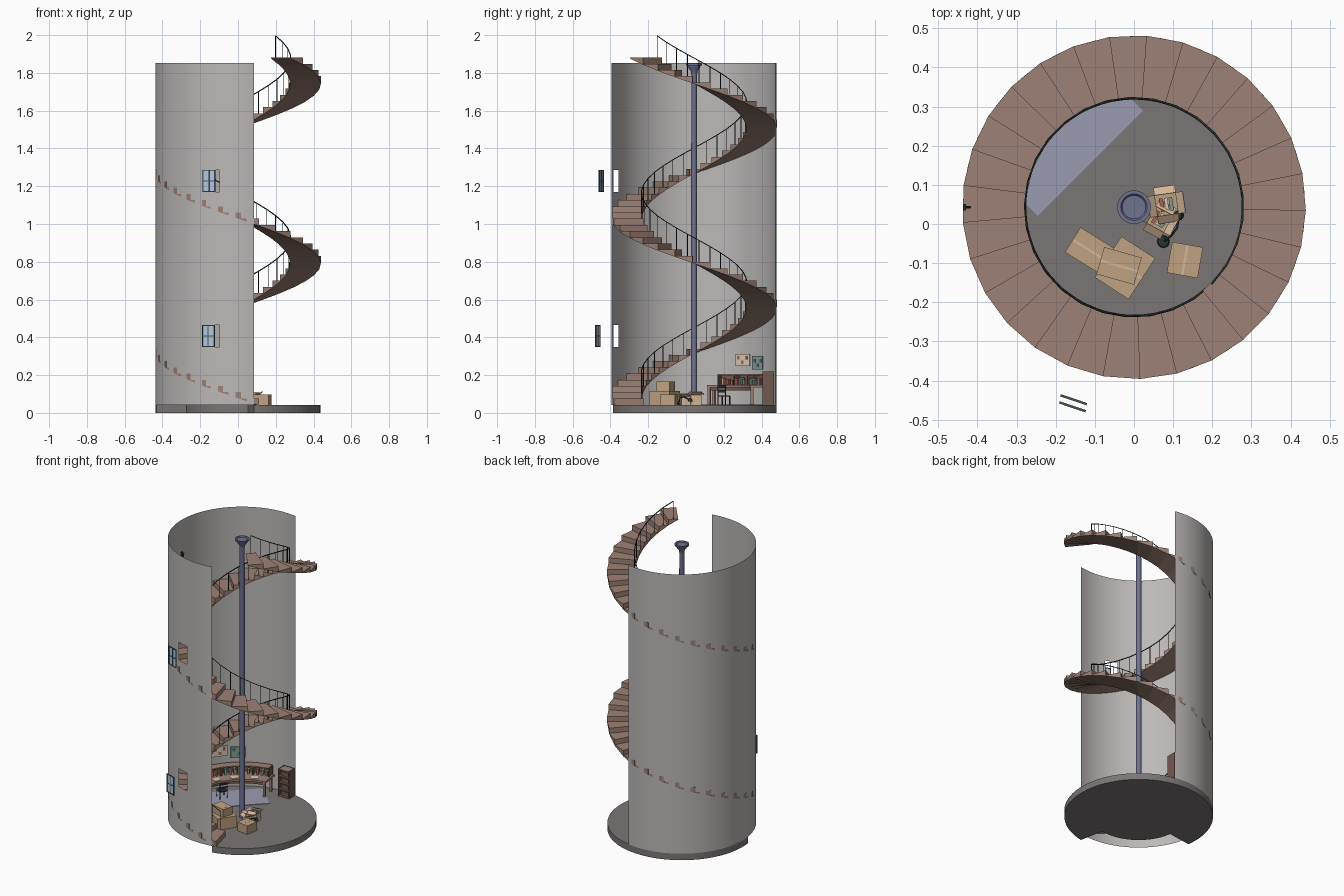
import bpy, bmesh, math, random
from math import cos, sin, radians as rad
from mathutils import Matrix, Vector

if "Cube" in bpy.data.objects:
    bpy.data.objects.remove(bpy.data.objects["Cube"])

random.seed(3)
CY, R, RI, FL = 0.043, 0.437, 0.276, 0.042   # tower centre y, outer and inner stair radius, floor level
MATS = {}
PALETTE = dict(wall=(.50, .48, .47), floor=(.20, .18, .18), wood=(.34, .22, .18), dark=(.17, .10, .08),
               metal=(.02, .03, .03), pole=(.16, .17, .28), rug=(.33, .33, .45), card=(.52, .36, .22),
               card2=(.66, .47, .32), glass=(.45, .56, .75), frame=(.07, .09, .10), red=(.45, .13, .09),
               green=(.22, .35, .30), paper=(.72, .60, .48))


def mat(key):
    if key not in MATS:
        MATS[key] = bpy.data.materials.new(key)
        MATS[key].diffuse_color = (*PALETTE[key], 1)
    return MATS[key]


def finish(name, bm, col, smooth=False):
    bmesh.ops.recalc_face_normals(bm, faces=bm.faces)
    me = bpy.data.meshes.new(name)
    bm.to_mesh(me)
    bm.free()
    me.materials.append(mat(col))
    ob = bpy.data.objects.new(name, me)
    bpy.context.collection.objects.link(ob)
    if smooth:
        bpy.context.view_layer.objects.active = ob
        ob.select_set(True)
        bpy.ops.object.shade_smooth_by_angle(angle=rad(35))
        ob.select_set(False)
    return ob


def pol(r, a, z=0.0):
    return Vector((r * cos(rad(a)), CY + r * sin(rad(a)), z))


def box(name, loc, size, col, rz=0, tilt=0):
    bm = bmesh.new()
    m = (Matrix.Translation(loc) @ Matrix.Rotation(rad(rz), 4, 'Z') @ Matrix.Rotation(rad(tilt), 4, 'X')
         @ Matrix.Diagonal((*size, 1)))
    bmesh.ops.create_cube(bm, size=1, matrix=m)
    return finish(name, bm, col)


def prism(name, pts, z0, z1, col):
    bm = bmesh.new()
    f = bm.faces.new([bm.verts.new((p[0], p[1], z0)) for p in pts])
    g = bmesh.ops.extrude_face_region(bm, geom=[f])
    bmesh.ops.translate(bm, vec=(0, 0, z1 - z0), verts=[v for v in g['geom'] if isinstance(v, bmesh.types.BMVert)])
    return finish(name, bm, col)


def arc(r, a0, a1, n):
    return [pol(r, a0 + (a1 - a0) * i / n) for i in range(n + 1)]


def sector(name, r0, r1, a0, a1, z0, z1, col, n=12):
    return prism(name, arc(r1, a0, a1, n) + arc(r0, a1, a0, n), z0, z1, col)


def lathe(name, prof, centre, col, n=24):
    bm = bmesh.new()
    vs = [bm.verts.new((centre[0] + r, centre[1], z)) for r, z in prof]
    es = [bm.edges.new(p) for p in zip(vs, vs[1:])]
    bmesh.ops.spin(bm, geom=vs + es, cent=(*centre, 0), axis=(0, 0, 1), angle=2 * math.pi, steps=n)
    bmesh.ops.remove_doubles(bm, verts=bm.verts, dist=1e-5)
    return finish(name, bm, col, True)


def tube(name, paths, radius, col):
    cu = bpy.data.curves.new(name, 'CURVE')
    cu.dimensions, cu.bevel_depth, cu.bevel_resolution, cu.use_fill_caps = '3D', radius, 0, True
    for path in paths:
        s = cu.splines.new('POLY')
        s.points.add(len(path) - 1)
        for p, q in zip(s.points, path):
            p.co = (*q, 1)
    cu.materials.append(mat(col))
    ob = bpy.data.objects.new(name, cu)
    bpy.context.collection.objects.link(ob)
    return ob


# floor disc, notched under the first flight
prism("floor", arc(R, -79, 188, 60) + arc(RI, 188, 281, 20), 0, FL, 'floor')

# cutaway wall with two window openings
bm = bmesh.new()
angs = sorted([79 + 202 * i / 60 for i in range(61)] + [246.5, 257])
zs = [FL, .35, .465, 1.17, 1.285, 1.852]
grid = [[bm.verts.new(pol(R, a, z)) for z in zs] for a in angs]
for i in range(len(angs) - 1):
    for j in range(5):
        if not (j in (1, 3) and 246.5 < (angs[i] + angs[i + 1]) / 2 < 257):
            bm.faces.new((grid[i][j], grid[i + 1][j], grid[i + 1][j + 1], grid[i][j + 1]))
finish("wall", bm, 'wall', True)

# spiral stairs of wedge-shaped steps
N, DA, DZ, A0, Z0, T = 56, 360 / 29, .0328, 284.5, .044, .005
bm = bmesh.new()
posts, rail = [], []
for i in range(N):
    a, b, z = A0 - i * DA, A0 - (i + 1) * DA, Z0 + (i + 1) * DZ
    top = [bm.verts.new(p) for p in (pol(RI, a, z), pol(R + .002, a, z), pol(R + .002, b, z), pol(RI, b, z))]
    lo = [bm.verts.new(p) for p in (pol(RI, a, z - DZ - T), pol(R + .002, a, z - DZ - T),
                                    pol(R + .002, b, z - T), pol(RI, b, z - T))]
    bm.faces.new(top)
    bm.faces.new(lo[::-1])
    for k in range(4):
        bm.faces.new((top[k], lo[k], lo[(k + 1) % 4], top[(k + 1) % 4]))
    m = (a + b) / 2
    posts.append([pol(RI + .003, m, z), pol(RI + .003, m, z + .115)])
    rail.append(pol(RI + .003, m, z + .115))
finish("spiral_stairs", bm, 'wood')
tube("railing_posts", posts, .002, 'metal')
tube("handrail", [rail], .003, 'metal')

# centre pole with flared cap
lathe("centre_pole", [(0, FL), (.016, FL), (.015, 1.79), (.018, 1.81), (.030, 1.825), (.034, 1.838),
                      (.043, 1.840), (.043, 1.849), (.034, 1.849), (.030, 1.843), (0, 1.843)], (0, CY), 'pole')

# windows standing just outside the wall
for tag, x, y, z in (("lower", -.157, -.467, .407), ("upper", -.154, -.449, 1.228)):
    M = Matrix.Translation((x, y, z)) @ Matrix.Rotation(rad(-18.7), 4, 'Z')
    box(tag + "_window_glass", (x, y, z), (.066, .002, .112), 'glass', -18.7)
    for k, u in enumerate((-.033, 0, .033)):
        box(f"{tag}_window_stile_{k}", M @ Vector((u, 0, 0)), (.005, .006, .118), 'frame', -18.7)
    for k, w in enumerate((-.0565, 0, .0565)):
        box(f"{tag}_window_rail_{k}", M @ Vector((0, 0, w)), (.07, .006, .005), 'frame', -18.7)

# rug
prism("rug", [Matrix.Rotation(rad(45), 2) @ Vector(p) + Vector((0, CY)) for p in
              ((-.19, .158), (.19, .158), (.19, .37), (-.19, .37))], FL, FL + .003, 'rug')

# curved desk with hutch and books
sector("desk_top", .30, .415, 98, 167, .135, .147, 'wood')
sector("desk_apron", .31, .32, 100, 165, .118, .135, 'dark')
sector("hutch_top", .365, .42, 100, 160, .198, .205, 'wood')
sector("hutch_back", .417, .42, 100, 160, .147, .198, 'dark')
for k, a in enumerate((100, 115, 130, 145, 160)):
    box(f"hutch_divider_{k}", pol(.393, a, .1725), (.052, .006, .051), 'dark', a)
for k, (r, a) in enumerate(((.31, 100), (.40, 100), (.31, 165), (.40, 165), (.31, 122), (.31, 143))):
    if k < 4:
        box(f"desk_leg_{k}", pol(r, a, .0885), (.014, .014, .093), 'wood', a)
for k in range(14):
    h = random.uniform(.025, .042)
    box(f"book_{k}", pol(.39, 103 + k * 4.1, .147 + h / 2), (.03, .013, h),
        random.choice(['red', 'wood', 'card', 'green']), 103 + k * 4.1)
for k, a in enumerate((112, 133, 152)):
    box(f"desk_paper_{k}", pol(.33, a, .149), (.035, .045, .003), 'paper', a + 10)

# chair
cc, ca = Vector((-.255, .20, 0)), 150
CM = Matrix.Translation(cc) @ Matrix.Rotation(rad(ca), 4, 'Z')
box("chair_seat", CM @ Vector((0, 0, .09)), (.05, .05, .006), 'metal', ca)
tube("chair_frame", [[CM @ Vector((x, y, FL)), CM @ Vector((x, y, .145 if x < 0 else .09))]
                     for x in (-.023, .023) for y in (-.023, .023)], .003, 'metal')
for k, z in enumerate((.115, .138)):
    box(f"chair_back_{k}", CM @ Vector((-.023, 0, z)), (.004, .048, .012), 'metal', ca)

# narrow shelf cabinet
for k, x in enumerate((.006, .078)):
    box(f"cabinet_side_{k}", (x, .435, .131), (.006, .06, .178), 'dark')
box("cabinet_back", (.042, .462, .131), (.072, .004, .178), 'dark')
for k in range(5):
    box(f"cabinet_shelf_{k}", (.042, .435, .046 + k * .0425), (.072, .06, .006), 'wood')
    if k < 4:
        box(f"cabinet_drawer_{k}", (.042, .437, .063 + k * .0425), (.05, .045, .026), 'dark')

# wall pictures
for k, (a, z, w, h, c) in enumerate(((143, .28, .094, .065, 'paper'), (128, .265, .09, .072, 'green'))):
    box(f"picture_{k}", pol(.427, a, z), (.004, w, h), c, a)
    for j in range(3):
        box(f"picture_{k}_patch_{j}", pol(.424, a + (j - 1) * 3.5, z + .012 * (-1) ** j), (.003, .016, .018),
            'red' if k == 0 else 'pole', a)

# wall sconce
box("sconce_plate", (-.432, CY, 1.63), (.006, .016, .035), 'metal')
tube("sconce_arm", [[(-.432, CY, 1.625), (-.422, CY, 1.618), (-.418, CY, 1.645)]], .003, 'metal')

# cardboard boxes: closed ones with a seam strip
for k, (x, y, z, sx, sy, sz, a) in enumerate(((-.112, -.068, .072, .105, .075, .06, -32), (-.023, -.112, .079, .103, .125, .074, -33),
                                              (-.038, -.107, .141, .10, .072, .05, -16), (.13, -.092, .07, .08, .08, .056, -10))):
    box(f"closed_box_{k}", (x, y, z), (sx, sy, sz), 'card', a)
    box(f"closed_box_tape_{k}", (x, y, z + sz / 2), (sx, .006, .001), 'card2', a + (90 if k == 3 else 0))

# open boxes with flaps
for k, (x, y, s, h, a) in enumerate(((.083, .05, .055, .055, 8), (.066, .012, .05, .045, -28))):
    M = Matrix.Translation((x, y, FL)) @ Matrix.Rotation(rad(a), 4, 'Z')
    box(f"open_box_{k}_bottom", M @ Vector((0, 0, .002)), (s, s, .003), 'card', a)
    for j in range(4):
        q = Matrix.Rotation(rad(90 * j), 4, 'Z')
        box(f"open_box_{k}_side_{j}", M @ q @ Vector((0, s / 2, h / 2)), (s, .002, h), 'card2', a + 90 * j)
        box(f"open_box_{k}_flap_{j}", M @ q @ Vector((0, s / 2 + .009, h + .007)), (s, .024, .002), 'card2',
            a + 90 * j, 40 if j % 2 else -35)
    for j in range(3):
        box(f"open_box_{k}_item_{j}", M @ Vector((-.012 + j * .012, 0, h * .55)), (.009, .034, h * .9),
            ('red', 'paper', 'green')[j], a)

# small lamp on the floor
lathe("lamp_base", [(0, FL), (.016, FL), (.014, FL + .006), (0, FL + .008)], (.075, -.045), 'metal', 12)
tube("lamp_arm", [[(.075, -.045, FL), (.095, -.03, .08), (.11, -.01, .085), (.115, .02, .07)]], .003, 'metal')
lathe("lamp_shade", [(0, .078), (.007, .077), (.013, .06)], (.115, .022), 'metal', 12)

for m in bpy.data.materials:
    if m.users and not m.is_grease_pencil:
        m.use_nodes = True
        m.node_tree.nodes["Principled BSDF"].inputs["Base Color"].default_value = m.diffuse_color
